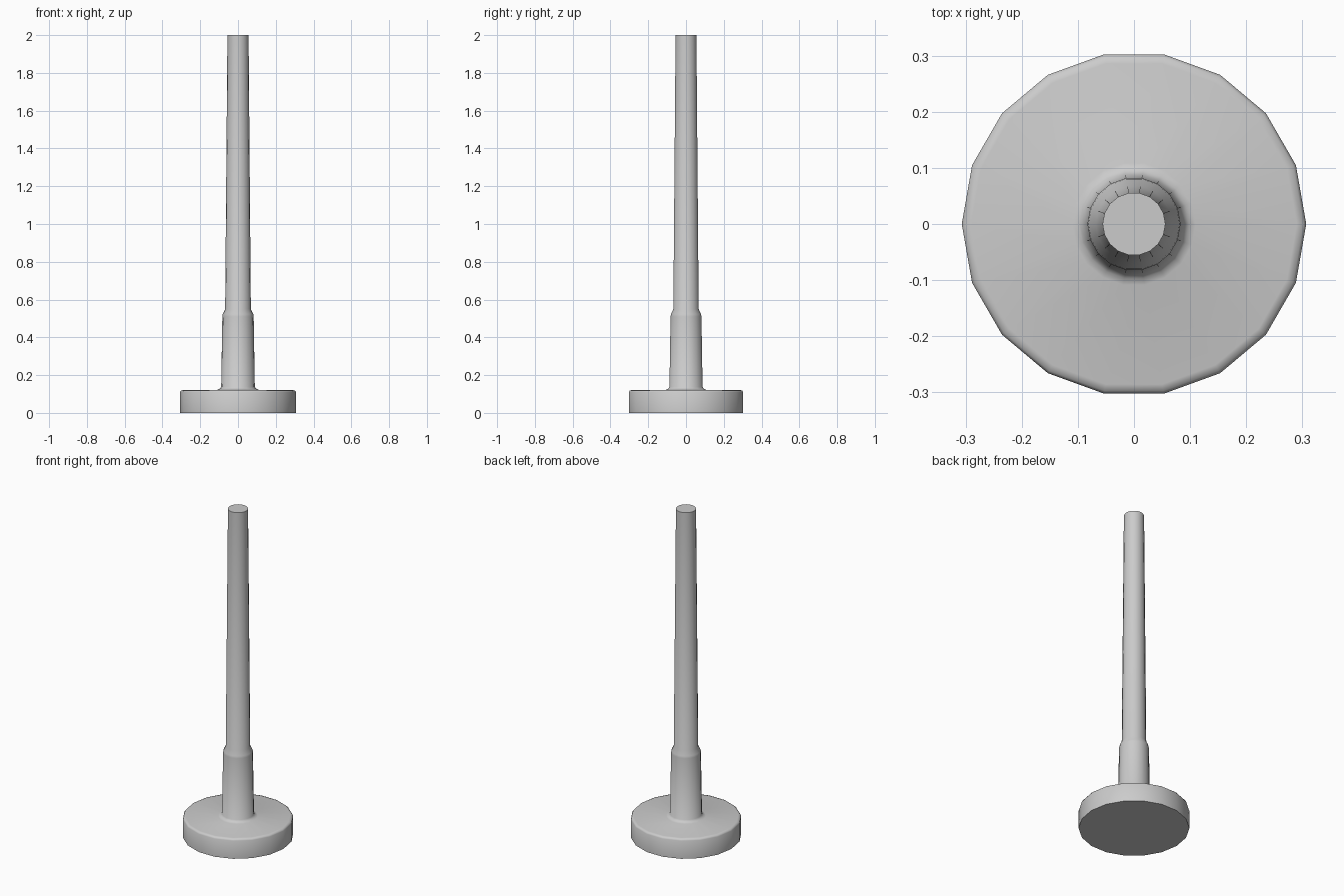
import bpy, bmesh, math

if "Cube" in bpy.data.objects:
    bpy.data.objects.remove(bpy.data.objects["Cube"])

SIDES = 18


def lathe(name, profile):
    """Revolve a (radius, z) profile around z and cap both ends."""
    bm = bmesh.new()
    rings = []
    for r, z in profile:
        rings.append([bm.verts.new((r * math.cos(2 * math.pi * i / SIDES),
                                    r * math.sin(2 * math.pi * i / SIDES), z))
                      for i in range(SIDES)])
    for a, b in zip(rings, rings[1:]):
        for i in range(SIDES):
            j = (i + 1) % SIDES
            bm.faces.new((a[i], a[j], b[j], b[i]))
    bm.faces.new(rings[0][::-1])
    bm.faces.new(rings[-1])
    mesh = bpy.data.meshes.new(name)
    bm.to_mesh(mesh)
    bm.free()
    ob = bpy.data.objects.new(name, mesh)
    bpy.context.collection.objects.link(ob)
    bpy.ops.object.select_all(action='DESELECT')
    ob.select_set(True)
    bpy.context.view_layer.objects.active = ob
    bpy.ops.object.shade_smooth_by_angle(angle=math.radians(50))
    return ob


# Heavy round foot, softened rim and raised fillet, continuing into
# the thick sleeve and the long tapering pole
lathe("weighted_post", [
    (0.307, 0.0), (0.307, 0.11), (0.302, 0.118), (0.29, 0.121),
    (0.11, 0.122), (0.098, 0.127), (0.089, 0.137),   # foot and fillet
    (0.083, 0.51), (0.081, 0.523), (0.068, 0.55),    # sleeve and shoulder
    (0.056, 2.0),                                    # pole
])
